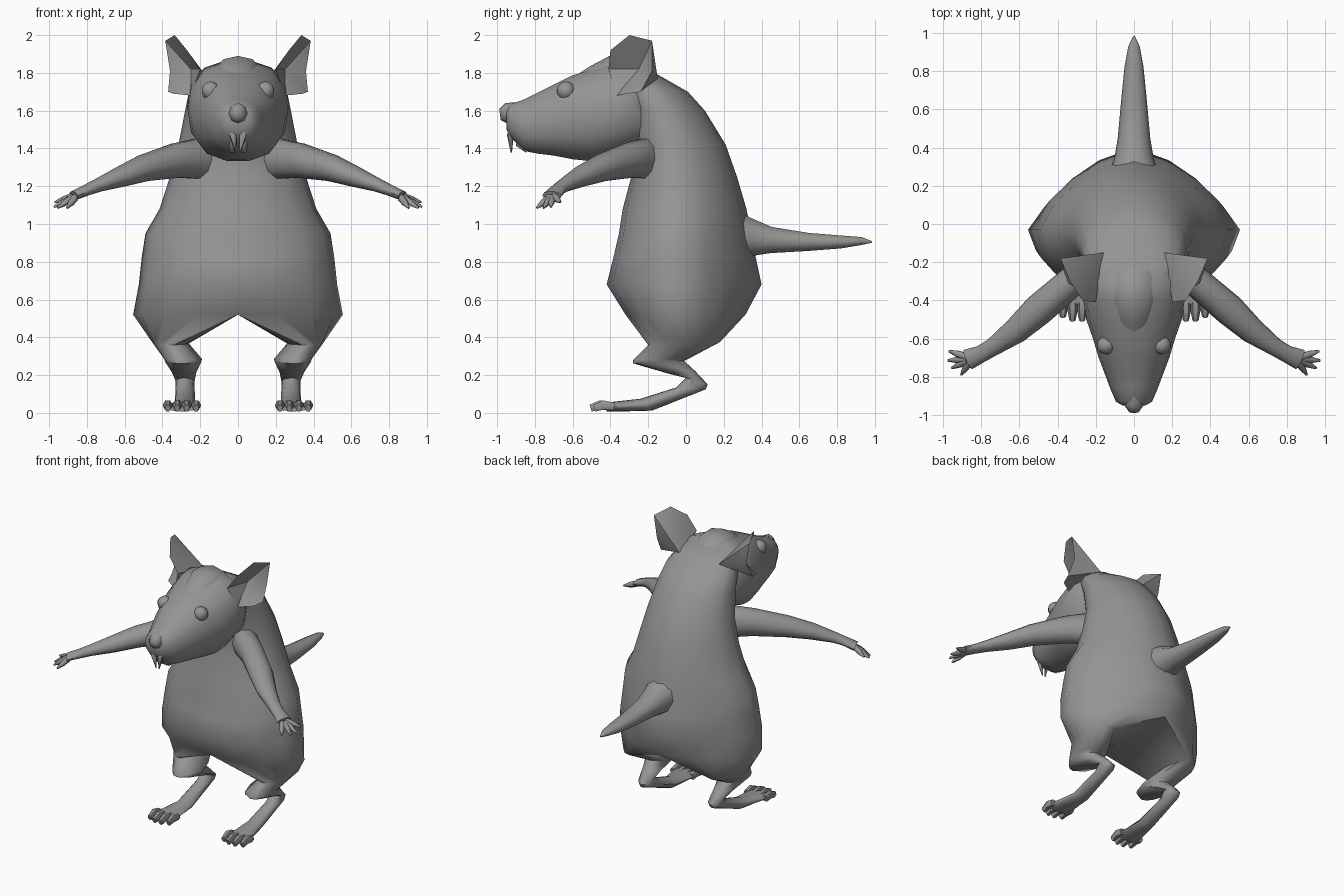
import bpy, bmesh, math
from mathutils import Vector as V

fur = bpy.data.materials.new("grey fur")
fur.diffuse_color = (0.3, 0.3, 0.3, 1)


def finish(name, bm, angle=60):
    bmesh.ops.recalc_face_normals(bm, faces=bm.faces[:])
    me = bpy.data.meshes.new(name)
    bm.to_mesh(me)
    bm.free()
    ob = bpy.data.objects.new(name, me)
    bpy.context.collection.objects.link(ob)
    me.materials.append(fur)
    bpy.ops.object.select_all(action='DESELECT')
    bpy.context.view_layer.objects.active = ob
    ob.select_set(True)
    bpy.ops.object.shade_smooth_by_angle(angle=math.radians(angle))
    return ob


def skin(bm, loops, start=True, end=True):
    """Join loops of points with faces, with optional end caps."""
    loops = [[bm.verts.new(p) for p in loop] for loop in loops]
    n = len(loops[0])
    for a, b in zip(loops, loops[1:]):
        for i in range(n):
            bm.faces.new((a[i], a[(i + 1) % n], b[(i + 1) % n], b[i]))
    if start:
        bm.faces.new(loops[0])
    if end:
        bm.faces.new(loops[-1])


def unit(a, p):
    """Point at angle a on a unit superellipse."""
    c, s = math.cos(a), math.sin(a)
    k = (abs(c) ** p + abs(s) ** p) ** (-1 / p)
    return c * k, s * k


def loft(bm, rings, n, p=2.0):
    """Skin rings given as (centre, half axis u, half axis v)."""
    skin(bm, [[V(c) + V(u) * q[0] + V(v) * q[1]
               for q in (unit(2 * math.pi * i / n, p) for i in range(n))] for c, u, v in rings])


def tube(bm, pts, n=8):
    """Tube along points (x, y, z, side radius, upright radius)."""
    rings = []
    for i, q in enumerate(pts):
        a, b = pts[max(i - 1, 0)], pts[min(i + 1, len(pts) - 1)]
        d = (V(b[:3]) - V(a[:3])).normalized()
        side = d.cross(V((0, 0, 1))).normalized()
        rings.append((q[:3], side * q[3], side.cross(d) * q[4]))
    loft(bm, rings, n)


def trunk_point(a, z, f, b, w, mid, pb):
    """Trunk outline: round in front, more pointed towards the spine."""
    x, y = unit(a, pb if math.sin(a) > 0 else 2.0)
    return V((x * w, mid + y * ((b - mid) if y > 0 else (mid - f)), z))


# body: (height, front y, back y, half width, y of widest point, back roundness)
HIP = (0.52, -0.32, 0.315, 0.555, -0.03, 1.45)
rows = [HIP, (0.68, -0.42, 0.40, 0.525, -0.03, 1.45),
        (0.82, -0.385, 0.37, 0.51, -0.03, 1.45), (0.95, -0.355, 0.345, 0.49, -0.03, 1.5),
        (1.08, -0.335, 0.32, 0.415, -0.03, 1.6), (1.25, -0.29, 0.27, 0.36, -0.04, 1.7),
        (1.42, -0.28, 0.21, 0.315, -0.06, 1.75), (1.6, -0.34, 0.10, 0.28, -0.12, 1.8),
        (1.7, -0.38, 0.01, 0.26, -0.18, 1.85), (1.78, -0.40, -0.13, 0.22, -0.26, 1.9),
        (1.83, -0.40, -0.22, 0.13, -0.3, 1.9)]
bm = bmesh.new()
skin(bm, [[trunk_point(math.pi * i / 8, *r) for i in range(16)] for r in rows], start=False)

# legs grow from the two halves of the hip ring:
# (centre x, outer half width, inner half width, front y, front z, back y, back z)
leg = [(0.335, 0.115, 0.075, -0.20, 0.36, 0.18, 0.375), (0.30, 0.09, 0.11, -0.28, 0.28, 0.02, 0.29),
       (0.295, 0.09, 0.10, -0.28, 0.262, -0.01, 0.275), (0.285, 0.065, 0.065, -0.10, 0.21, 0.05, 0.22),
       (0.28, 0.05, 0.05, 0.0, 0.185, 0.115, 0.15), (0.28, 0.05, 0.05, -0.05, 0.135, 0.105, 0.125),
       (0.28, 0.055, 0.055, -0.24, 0.075, -0.18, 0.012), (0.285, 0.075, 0.07, -0.33, 0.065, -0.32, 0.008),
       (0.295, 0.09, 0.09, -0.42, 0.055, -0.42, 0.008)]
angles = [math.pi * i / 8 for i in range(-4, 5)] + [math.pi * k / 4 for k in (3, 4, 5)]
for s in (1, -1):
    top = [trunk_point(a, *HIP) for a in angles[:9]]
    top += [top[8].lerp(top[0], t) for t in (0.25, 0.5, 0.75)]
    loops = [[V((s * p.x, p.y, p.z)) for p in top]]
    for cx, wo, wi, fy, fz, by, bz in leg:
        ring = []
        for a in angles:
            c, t = math.cos(a), (math.sin(a) + 1) / 2
            ring.append(V((s * (cx + c * (wo if c > 0 else wi)), fy + (by - fy) * t, fz + (bz - fz) * t)))
        loops.append(ring)
    skin(bm, loops, start=False)
bmesh.ops.remove_doubles(bm, verts=bm.verts[:], dist=0.0005)
finish("body_and_legs", bm)

# head: (y, bottom z, top z, half width)
bm = bmesh.new()
rows = [(-0.18, 1.42, 1.80, 0.20), (-0.30, 1.38, 1.87, 0.27), (-0.40, 1.34, 1.86, 0.265),
        (-0.50, 1.33, 1.82, 0.25), (-0.60, 1.34, 1.79, 0.215), (-0.70, 1.36, 1.74, 0.185),
        (-0.78, 1.37, 1.70, 0.155), (-0.86, 1.385, 1.66, 0.125), (-0.93, 1.46, 1.635, 0.095),
        (-0.95, 1.50, 1.61, 0.06)]
loft(bm, [((0, y, (t + b) / 2), (w, 0, 0), (0, 0, (t - b) / 2)) for y, b, t, w in rows], 14, 2.4)
finish("head", bm)

# nose
bm = bmesh.new()
tube(bm, [(0, -0.90, 1.59, 0.05, 0.055), (0, -0.95, 1.585, 0.05, 0.055), (0, -0.985, 1.58, 0.025, 0.03)])
finish("nose", bm)

# crown
bm = bmesh.new()
tube(bm, [(0, -0.22, 1.77, 0.11, 0.04), (0, -0.30, 1.82, 0.12, 0.065), (0, -0.40, 1.83, 0.11, 0.06),
          (0, -0.50, 1.80, 0.08, 0.035), (0, -0.6, 1.75, 0.05, 0.02)])
finish("crown", bm)

# tail
bm = bmesh.new()
tube(bm, [(0, 0.26, 0.94, 0.13, 0.13), (0, 0.36, 0.925, 0.10, 0.10), (0, 0.45, 0.915, 0.085, 0.073),
          (0, 0.65, 0.905, 0.067, 0.05), (0, 0.82, 0.905, 0.05, 0.036), (0, 0.93, 0.91, 0.03, 0.022),
          (0, 0.985, 0.905, 0.004, 0.004)], 10)
finish("tail", bm)

for s, label in ((1, "left"), (-1, "right")):
    # four toes
    bm = bmesh.new()
    for i in range(4):
        x = 0.222 + 0.05 * i
        end = -0.505 + 0.02 * (i in (0, 3))
        tube(bm, [(s * x, -0.38, 0.033, 0.024, 0.024), (s * x, end + 0.05, 0.042, 0.026, 0.028),
                  (s * x, end, 0.025, 0.016, 0.022)], 6)
    finish(label + "_toes", bm)

    # arm
    bm = bmesh.new()
    tube(bm, [(s * x, y, z, a, b) for x, y, z, a, b in (
        (0.10, -0.14, 1.34, 0.07, 0.10), (0.22, -0.22, 1.345, 0.085, 0.11), (0.33, -0.305, 1.335, 0.08, 0.095),
        (0.50, -0.45, 1.295, 0.083, 0.072), (0.62, -0.56, 1.25, 0.068, 0.055),
        (0.74, -0.645, 1.205, 0.047, 0.036), (0.80, -0.68, 1.18, 0.045, 0.03),
        (0.87, -0.71, 1.15, 0.055, 0.025))], 10)
    # fingers
    palm = V((0.85, -0.705, 1.155))
    for tip in ((0.97, -0.665, 1.115), (0.975, -0.715, 1.09), (0.955, -0.755, 1.085), (0.905, -0.79, 1.085)):
        path = []
        for t, r in ((0.2, 0.02), (0.6, 0.018), (1.0, 0.006)):
            p = palm.lerp(V(tip), t)
            path.append((s * p.x, p.y, p.z, r, r))
        tube(bm, path, 6)
    finish(label + "_arm", bm)

    # cupped ear: rim joined to a hollow in front and to the crown behind
    bm = bmesh.new()
    rim = [(0.20, -0.41, 1.82), (0.27, -0.40, 1.92), (0.335, -0.30, 2.0), (0.385, -0.18, 1.97),
           (0.36, -0.18, 1.81), (0.37, -0.24, 1.70), (0.345, -0.31, 1.69), (0.25, -0.37, 1.68)]
    vs = [bm.verts.new((s * x, y, z)) for x, y, z in rim]
    for tip in ((0.25, -0.25, 1.82), (0.16, -0.15, 1.77)):
        c = bm.verts.new((s * tip[0], tip[1], tip[2]))
        for i in range(len(vs)):
            bm.faces.new((vs[i], vs[(i + 1) % len(vs)], c))
    finish(label + "_ear", bm, 35)

    # eye
    bm = bmesh.new()
    bmesh.ops.create_uvsphere(bm, u_segments=10, v_segments=7, radius=0.05)
    bmesh.ops.translate(bm, verts=bm.verts, vec=(s * 0.145, -0.635, 1.705))
    finish(label + "_eye", bm)

    # upper and lower incisors
    bm = bmesh.new()
    tube(bm, [(s * 0.03, -0.90, 1.53, 0.025, 0.02), (s * 0.026, -0.93, 1.47, 0.02, 0.018),
              (s * 0.012, -0.925, 1.38, 0.004, 0.004)], 6)
    tube(bm, [(s * 0.03, -0.84, 1.39, 0.02, 0.016), (s * 0.035, -0.89, 1.42, 0.012, 0.012),
              (s * 0.04, -0.90, 1.47, 0.004, 0.004)], 6)
    finish(label + "_teeth", bm)
